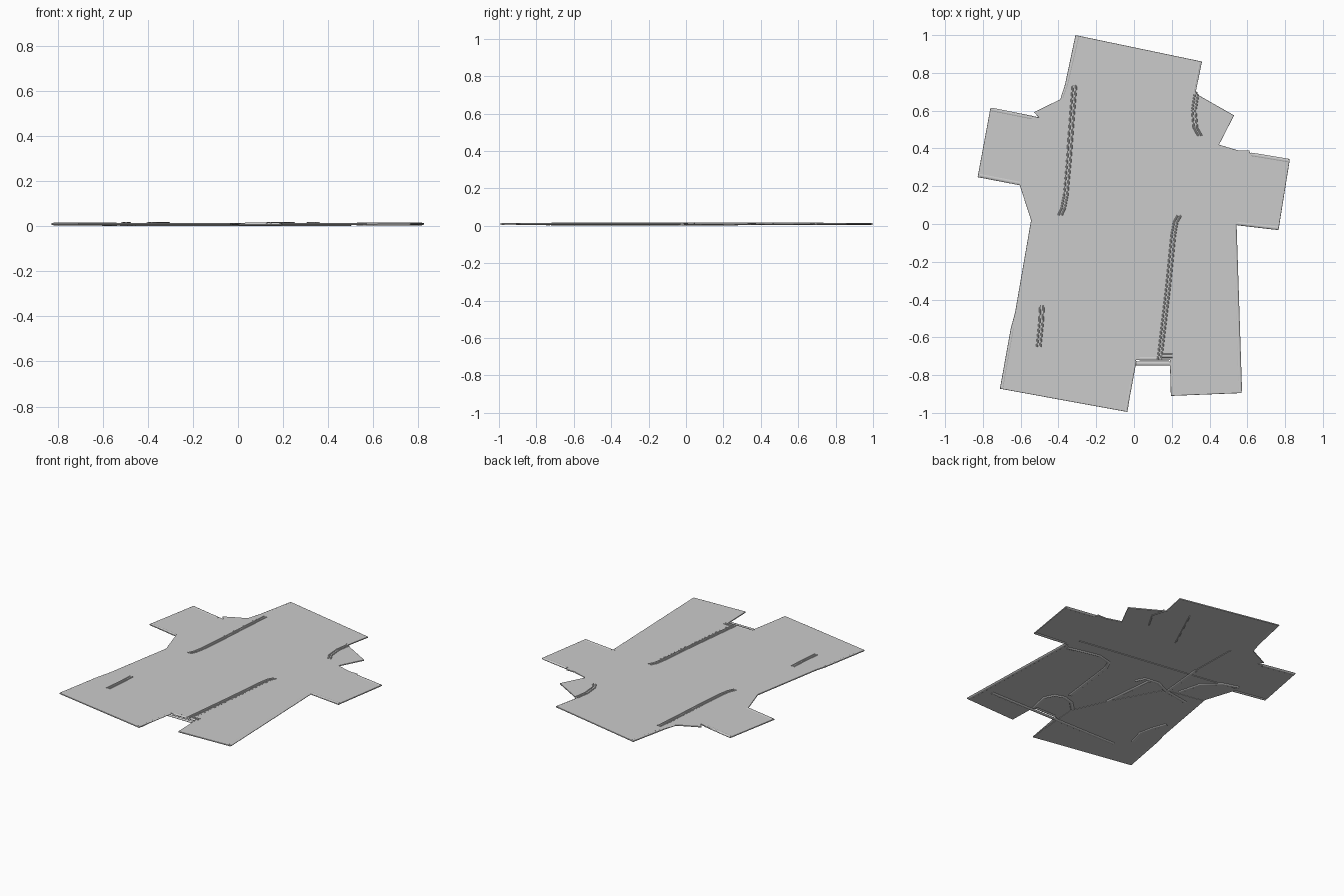
import bpy, bmesh, math
from mathutils import Vector

if "Cube" in bpy.data.objects:
    bpy.data.objects.remove(bpy.data.objects["Cube"])


def finish(bm, name):
    bmesh.ops.recalc_face_normals(bm, faces=bm.faces)
    me = bpy.data.meshes.new(name)
    bm.to_mesh(me)
    bm.free()
    ob = bpy.data.objects.new(name, me)
    bpy.context.collection.objects.link(ob)
    bpy.context.view_layer.objects.active = ob
    for o in bpy.context.selected_objects:
        o.select_set(False)
    ob.select_set(True)
    bpy.ops.object.shade_smooth_by_angle(angle=math.radians(40))
    return ob


def sheet(name, outline, z0, z1, bevel=0.0):
    """Thin flat panel with softened rims."""
    bm = bmesh.new()
    f = bm.faces.new([bm.verts.new((x, y, z0)) for x, y in outline])
    r = bmesh.ops.extrude_face_region(bm, geom=[f])
    for v in r["geom"]:
        if isinstance(v, bmesh.types.BMVert):
            v.co.z = z1
    ob = finish(bm, name)
    if bevel:
        m = ob.modifiers.new("soft_rim", "BEVEL")
        m.width, m.segments, m.limit_method = bevel, 2, "ANGLE"
    return ob


def fold(name, path, width, z, height, n=10):
    """Elliptical roll swept along a flat path."""
    pts = [Vector((x, y)) for x, y in path]
    bm = bmesh.new()
    rings = []
    for i, p in enumerate(pts):
        d = (pts[min(i + 1, len(pts) - 1)] - pts[max(i - 1, 0)]).normalized()
        side = Vector((-d.y, d.x))
        ring = []
        for k in range(n):
            a = 2 * math.pi * k / n
            q = p + side * width * math.cos(a)
            ring.append(bm.verts.new((q.x, q.y, z + height * math.sin(a))))
        rings.append(ring)
    for a, b in zip(rings, rings[1:]):
        for k in range(n):
            bm.faces.new((a[k], a[(k + 1) % n], b[(k + 1) % n], b[k]))
    bm.faces.new(rings[0])
    bm.faces.new(rings[-1])
    return finish(bm, name)


def pleat(name, path, gap=0.009):
    """Pair of parallel raised folds on the top face."""
    for j, s in enumerate((-1, 1)):
        shifted = [(x + s * gap, y) for x, y in path]
        fold(f"{name}_{j}", shifted, 0.005, 0.0135, 0.0045, 8)


def stitches(name, start, end, count):
    a, b = Vector(start), Vector(end)
    bm = bmesh.new()
    ang = math.atan2(b.y - a.y, b.x - a.x)
    for i in range(count):
        p = a.lerp(b, i / (count - 1))
        t = Vector((math.cos(ang), math.sin(ang))) * 0.006
        n = Vector((-t.y, t.x)) * 0.4
        vs = [bm.verts.new((q.x, q.y, z)) for z in (0.012, 0.015)
              for q in (p - t - n, p + t - n, p + t + n, p - t + n)]
        for f in ((0, 1, 2, 3), (4, 5, 6, 7), (0, 1, 5, 4),
                  (1, 2, 6, 5), (2, 3, 7, 6), (3, 0, 4, 7)):
            bm.faces.new([vs[k] for k in f])
    finish(bm, name)


# main flat sheet
sheet("main_sheet", [
    (-0.31, 1.0), (0.36, 0.86), (0.325, 0.69), (0.345, 0.68), (0.53, 0.575),
    (0.45, 0.42), (0.55, 0.39), (0.61, 0.39), (0.615, 0.375), (0.825, 0.342),
    (0.765, -0.032), (0.54, -0.005), (0.57, -0.895), (0.195, -0.91),
    (0.19, -0.72), (0.01, -0.72), (-0.035, -0.995), (-0.71, -0.872),
    (-0.652, -0.55), (-0.63, -0.47), (-0.545, 0.02), (-0.605, 0.205),
    (-0.828, 0.248), (-0.76, 0.615), (-0.505, 0.565), (-0.53, 0.592),
    (-0.39, 0.66), (-0.365, 0.74)], 0.006, 0.0135, 0.002)

# overlapping layers underneath
sheet("under_panel", [(0.18, -0.04), (0.29, 0.02), (0.5, 0.08), (-0.59, 0.25),
                      (-0.54, 0.03), (-0.28, -0.04), (-0.1, -0.01)], 0.0045, 0.007)
sheet("under_leg", [(-0.03, -0.97), (0.0, -0.6), (-0.1, -0.37), (-0.28, -0.04),
                    (-0.54, 0.01), (-0.69, -0.86)], 0.0045, 0.007)

# top pleats
pleat("left_pleat", [(-0.315, 0.735), (-0.33, 0.55), (-0.345, 0.34),
                     (-0.362, 0.15), (-0.374, 0.085), (-0.392, 0.045)])
pleat("right_pleat", [(0.24, 0.045), (0.22, 0.01), (0.208, -0.06),
                      (0.182, -0.32), (0.155, -0.55), (0.135, -0.72)])
pleat("small_pleat", [(-0.487, -0.43), (-0.492, -0.52), (-0.505, -0.65)])
pleat("collar_pleat", [(0.33, 0.685), (0.317, 0.6), (0.325, 0.51), (0.35, 0.465)])
for i, y in enumerate((-0.69, -0.705)):
    fold(f"hem_tuck_{i}", [(0.15, y), (0.205, y)], 0.004, 0.013, 0.004, 8)
stitches("left_stitches", (-0.337, 0.68), (-0.375, 0.13), 19)
stitches("right_stitches", (0.235, 0.0), (0.165, -0.66), 22)

# rolled rims along the folded edges, nearly full thickness
rims = [
    [(-0.755, 0.605), (-0.54, 0.562)], [(-0.818, 0.258), (-0.605, 0.216)],
    [(0.762, -0.021), (0.548, 0.004)], [(0.62, 0.367), (0.815, 0.335)],
    [(0.532, 0.0), (0.561, -0.885)], [(0.03, -0.711), (0.185, -0.711)]]
for i, p in enumerate(rims):
    fold(f"rolled_rim_{i}", p, 0.011, 0.009, 0.0065)
hems = [
    [(-0.297, 0.99), (-0.355, 0.74), (-0.38, 0.67)],
    [(0.347, 0.855), (0.315, 0.7)], [(0.005, -0.725), (-0.043, -0.985)],
    [(-0.698, -0.865), (-0.642, -0.55)]]
for i, p in enumerate(hems):
    fold(f"hem_{i}", p, 0.008, 0.010, 0.005)

# creases on the underside
creases = [
    [(0.5, -0.74), (-0.454, -0.736)],
    [(0.19, -0.72), (0.22, -0.58), (0.19, -0.52), (0.13, -0.5), (0.06, -0.52), (0.0, -0.58)],
    [(-0.53, -0.64), (-0.5, -0.53), (-0.52, -0.44), (-0.553, -0.352)],
    [(-0.1, -0.373), (-0.137, -0.01)],
    [(-0.07, -0.07), (-0.1, -0.012), (-0.19, 0.0), (-0.284, -0.043), (-0.47, -0.075)],
    [(-0.3, -0.06), (-0.27, 0.26)],
    [(0.5, -0.03), (0.29, 0.022), (0.2, 0.0), (0.17, -0.06), (0.12, -0.46)],
    [(-0.36, 0.0), (-0.4, 0.15), (-0.5, 0.24), (-0.6, 0.27)]]
for i, p in enumerate(creases):
    fold(f"under_crease_{i}", p, 0.011, 0.005, 0.005)
fine = [[(0.5, 0.08), (-0.6, 0.25)], [(-0.27, 0.26), (-0.276, 0.58)],
        [(0.18, 0.74), (0.04, 0.44)], [(0.3, 0.5), (0.36, 0.6), (0.33, 0.7)]]
for i, p in enumerate(fine):
    fold(f"under_seam_{i}", p, 0.004, 0.0055, 0.003, 6)
